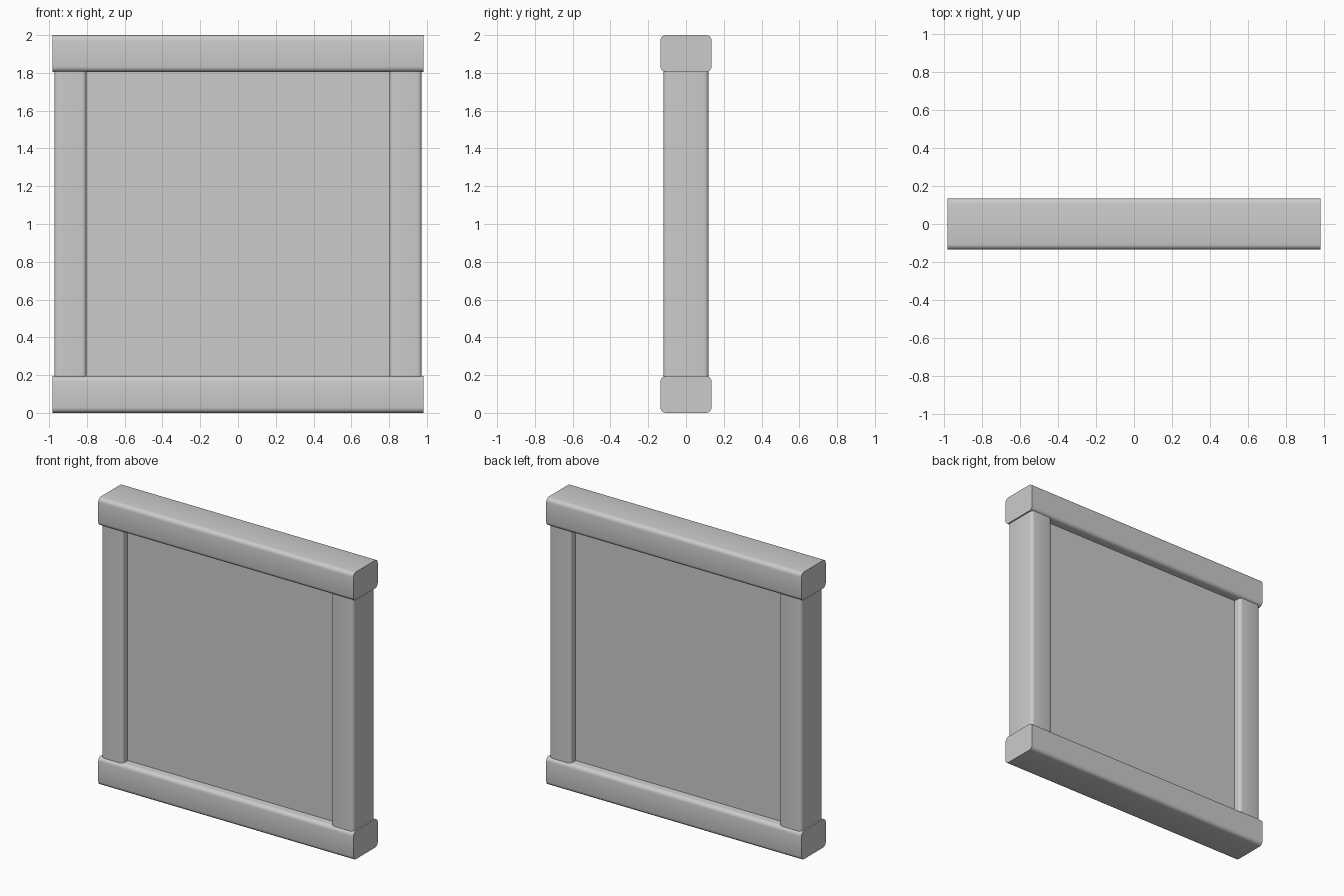
import bpy
import bmesh
import math
from mathutils import Vector

cube = bpy.data.objects.get("Cube")
if cube:
    bpy.data.objects.remove(cube, do_unlink=True)

# Single plain grey finish
GREY = (0.6, 0.6, 0.6, 1.0)
grey = bpy.data.materials.new("plain grey")
grey.use_nodes = True
grey.diffuse_color = GREY
grey.node_tree.nodes["Principled BSDF"].inputs["Base Color"].default_value = GREY


def beam(name, centre, size, axis=None, radius=0.0):
    """Box whose edges running along one axis are rounded, with flat end caps."""
    bm = bmesh.new()
    bmesh.ops.create_cube(bm, size=1)
    bmesh.ops.scale(bm, vec=size, verts=bm.verts)
    if axis is not None:
        long_edges = [e for e in bm.edges
                      if abs((e.verts[0].co - e.verts[1].co).normalized()[axis]) > 0.9]
        bmesh.ops.bevel(bm, geom=long_edges, offset=radius, segments=4,
                        profile=0.5, affect='EDGES')
    mesh = bpy.data.meshes.new(name)
    bm.to_mesh(mesh)
    bm.free()
    mesh.materials.append(grey)
    obj = bpy.data.objects.new(name, mesh)
    obj.location = Vector(centre)
    bpy.context.collection.objects.link(obj)
    if axis is not None:
        bpy.ops.object.select_all(action='DESELECT')
        obj.select_set(True)
        bpy.context.view_layer.objects.active = obj
        bpy.ops.object.shade_smooth_by_angle(angle=math.radians(40))
    return obj


# Horizontal rails
for name, z in (("bottom_rail", 0.0975), ("top_rail", 1.9025)):
    beam(name, (0, 0, z), (1.965, 0.27, 0.195), axis=0, radius=0.028)

# Upright posts between the rails
for name, side in (("right_post", -1), ("left_post", 1)):
    beam(name, (side * 0.8875, 0, 1), (0.17, 0.24, 1.64), axis=2, radius=0.022)

# Recessed infill panel
beam("infill_panel", (0, 0, 1), (1.66, 0.135, 1.64))
